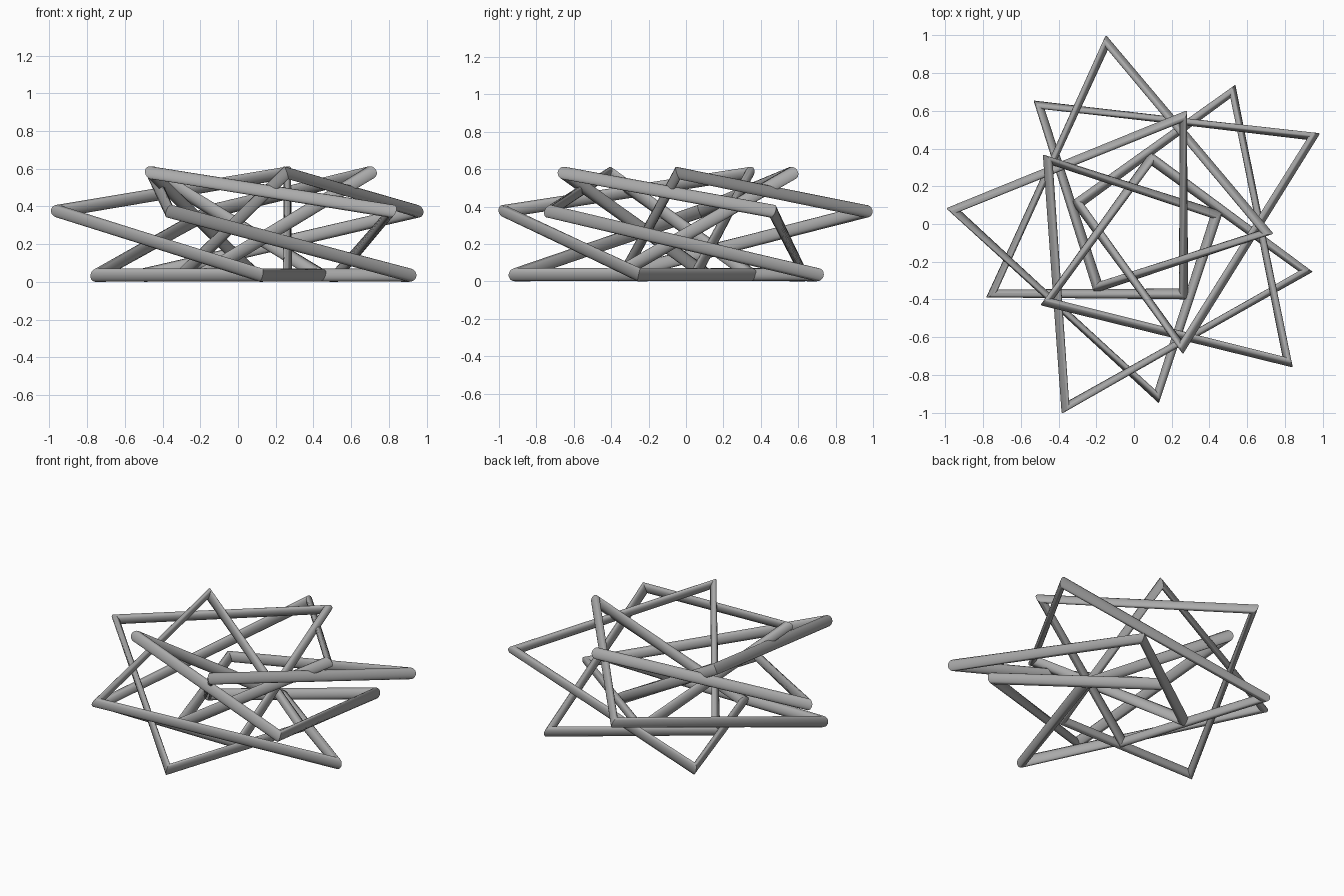
import bpy, bmesh
from math import cos, sin, radians, tau
from mathutils import Vector

cube = bpy.data.objects.get("Cube")
if cube:
    bpy.data.objects.remove(cube, do_unlink=True)

CENTRE = Vector((0.06, -0.04, 0))
RADIUS = 0.036
SIDES = 20

grey = bpy.data.materials.new("mid_grey")
grey.use_nodes = True
grey.diffuse_color = (0.4, 0.4, 0.4, 1)
grey.node_tree.nodes["Principled BSDF"].inputs["Base Color"].default_value = (0.4, 0.4, 0.4, 1)

# One fifth of the knot: (distance from axis, angle, height) of each corner
UNIT = [(1.023, 101.5, 0.375),   # outer tip
        (0.641, -0.3, 0.579),    # upper corner
        (0.388, 229.5, 0.036),   # inner foot
        (0.876, 130.0, 0.036)]   # outer foot

# The chain repeats five times, each turned back by a fifth
path = []
for k in range(5):
    for dist, angle, z in UNIT:
        a = radians(angle - 72 * k)
        path.append(CENTRE + Vector((dist * cos(a), dist * sin(a), z)))

# Sweep: a round ring in the bisecting plane of every corner
bm = bmesh.new()
rings = []
count = len(path)
for i, p in enumerate(path):
    d_in = (p - path[i - 1]).normalized()
    d_out = (path[(i + 1) % count] - p).normalized()
    along = (d_in + d_out).normalized()
    side = along.cross(Vector((0, 0, 1))).normalized()
    up = side.cross(along)
    rings.append([bm.verts.new(p + RADIUS * (side * cos(t) + up * sin(t)))
                  for t in (tau * j / SIDES for j in range(SIDES))])

for i in range(count):
    a, b = rings[i], rings[(i + 1) % count]
    for j in range(SIDES):
        n = (j + 1) % SIDES
        bm.faces.new((a[j], a[n], b[n], b[j]))
bmesh.ops.recalc_face_normals(bm, faces=bm.faces)

mesh = bpy.data.meshes.new("knotted_tube")
bm.to_mesh(mesh)
bm.free()
mesh.materials.append(grey)
tube = bpy.data.objects.new("knotted_tube", mesh)
bpy.context.collection.objects.link(tube)

# Smooth along the tube, crisp at the corners
bpy.context.view_layer.objects.active = tube
tube.select_set(True)
bpy.ops.object.shade_smooth_by_angle(angle=radians(35))
